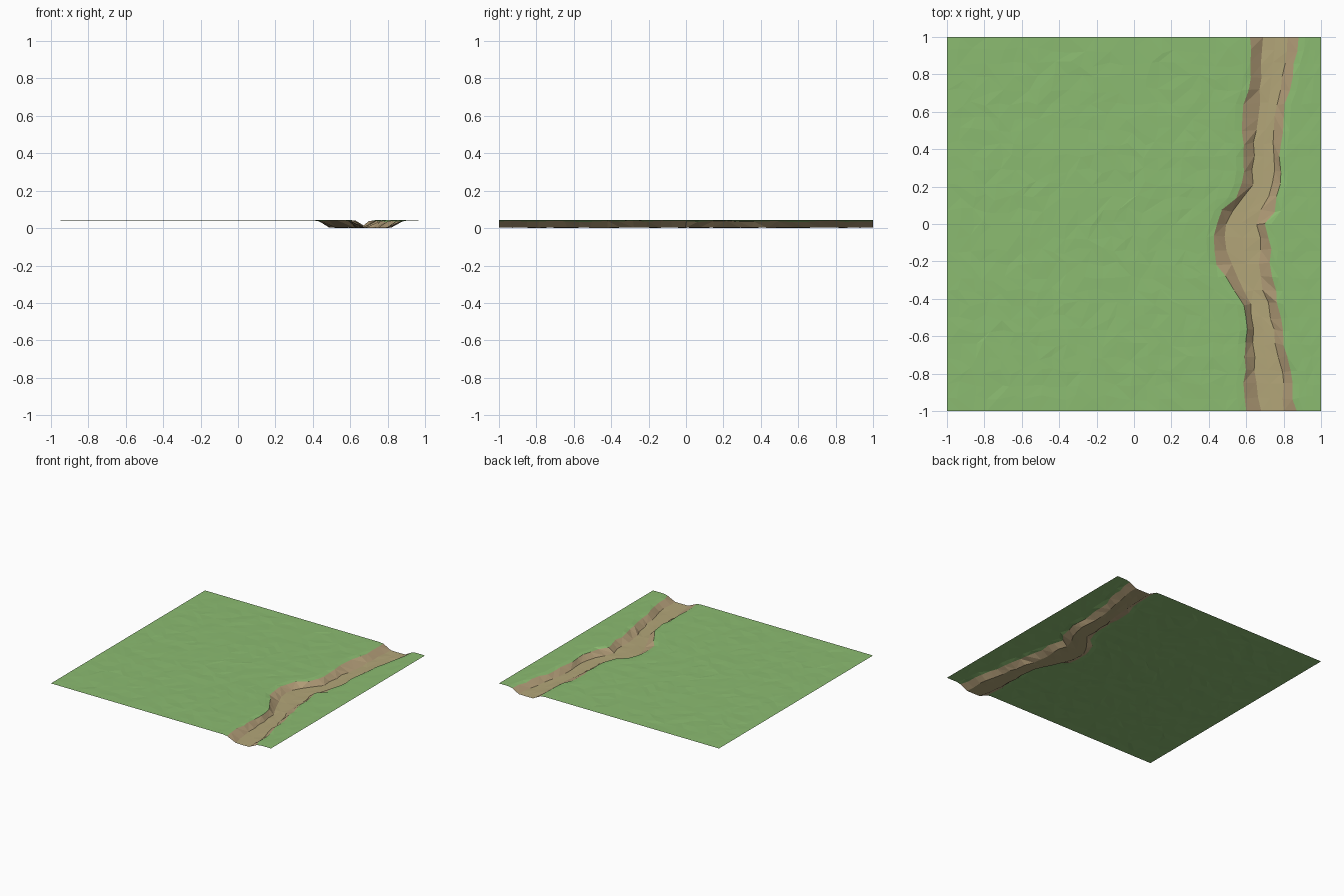
import bpy, bmesh, random

if "Cube" in bpy.data.objects:
    bpy.data.objects.remove(bpy.data.objects["Cube"])
random.seed(4)

# Path outline stations: y, left rim, left floor edge, right floor edge, right rim
STATIONS = [
    (-1.0, .60, .68, .80, .87), (-.8, .59, .65, .79, .83),
    (-.6, .60, .64, .75, .79), (-.42, .59, .62, .71, .77),
    (-.35, .53, .58, .69, .76), (-.28, .49, .55, .68, .74),
    (-.19, .42, .51, .67, .73), (-.08, .43, .48, .68, .72),
    (.0, .45, .49, .65, .71), (.08, .47, .53, .68, .76),
    (.18, .58, .63, .74, .77), (.4, .58, .64, .75, .79),
    (.6, .58, .67, .76, .81), (.8, .63, .68, .80, .84),
    (1.0, .62, .69, .82, .88)]
ROWS, GRASS_L, GRASS_R = 28, 22, 3
TOP = .043


def outline(y):
    for a, b in zip(STATIONS, STATIONS[1:]):
        if y <= b[0] + 1e-6:
            t = (y - a[0]) / (b[0] - a[0])
            return [p + (q - p) * t for p, q in zip(a[1:], b[1:])]


def material(name, rgb):
    m = bpy.data.materials.new(name)
    m.diffuse_color = (*rgb, 1)
    m.use_nodes = True
    m.node_tree.nodes["Principled BSDF"].inputs["Base Color"].default_value = m.diffuse_color
    return m


# Sheet of rows running across the path
bm = bmesh.new()
grid = []
for r in range(ROWS + 1):
    y = -1 + 2 * r / ROWS
    edge_row = r in (0, ROWS)
    l0, l1, r1, r0 = outline(y)
    j = lambda s: 0 if edge_row else random.uniform(-s, s)
    l0, l1, r1, r0 = l0 + j(.008), l1 + j(.008), r1 + j(.008), r0 + j(.012)
    left_end, right_start = l0 - .04, r0 + .035
    pts = []
    for i in range(GRASS_L + 1):
        inner = 0 < i < GRASS_L and not edge_row
        x = -1 + (left_end + 1) * i / GRASS_L + (j(.02) if inner else 0)
        pts.append((x, j(.018) if inner else 0, TOP + (j(.0016) if inner else 0)))
    pts += [(l0, j(.01), .039 + j(.003)), (l1, j(.01), .003 + j(.002)),
            ((l1 + r1) / 2, j(.01), .002), (r1, j(.01), .003 + j(.002)),
            (r0, j(.01), .036 + j(.004))]
    for i in range(GRASS_R + 1):
        inner = 0 < i < GRASS_R and not edge_row
        x = right_start + (1 - right_start) * i / GRASS_R
        pts.append((x, j(.01) if inner else 0, TOP + (j(.0012) if inner else 0)))
    grid.append([bm.verts.new((x, y + dy, z)) for x, dy, z in pts])

# Faces coloured by strip: grass, bank, path floor
first = GRASS_L + 1
strip = {first: 1, first + 1: 2, first + 2: 2, first + 3: 1}
for a, b in zip(grid, grid[1:]):
    for c in range(len(a) - 1):
        q = a[c], a[c + 1], b[c + 1], b[c]
        if random.random() < .5:
            tris = (q[0], q[1], q[2]), (q[0], q[2], q[3])
        else:
            tris = (q[0], q[1], q[3]), (q[1], q[2], q[3])
        for t in tris:
            bm.faces.new(t).material_index = strip.get(c, 0)

mesh = bpy.data.meshes.new("grass_with_path")
bm.to_mesh(mesh)
bm.free()
mesh.materials.append(material("grass green", (.26, .50, .165)))
mesh.materials.append(material("dirt bank", (.45, .34, .19)))
mesh.materials.append(material("dirt path", (.45, .38, .19)))
bpy.context.collection.objects.link(bpy.data.objects.new("grass_with_path", mesh))
